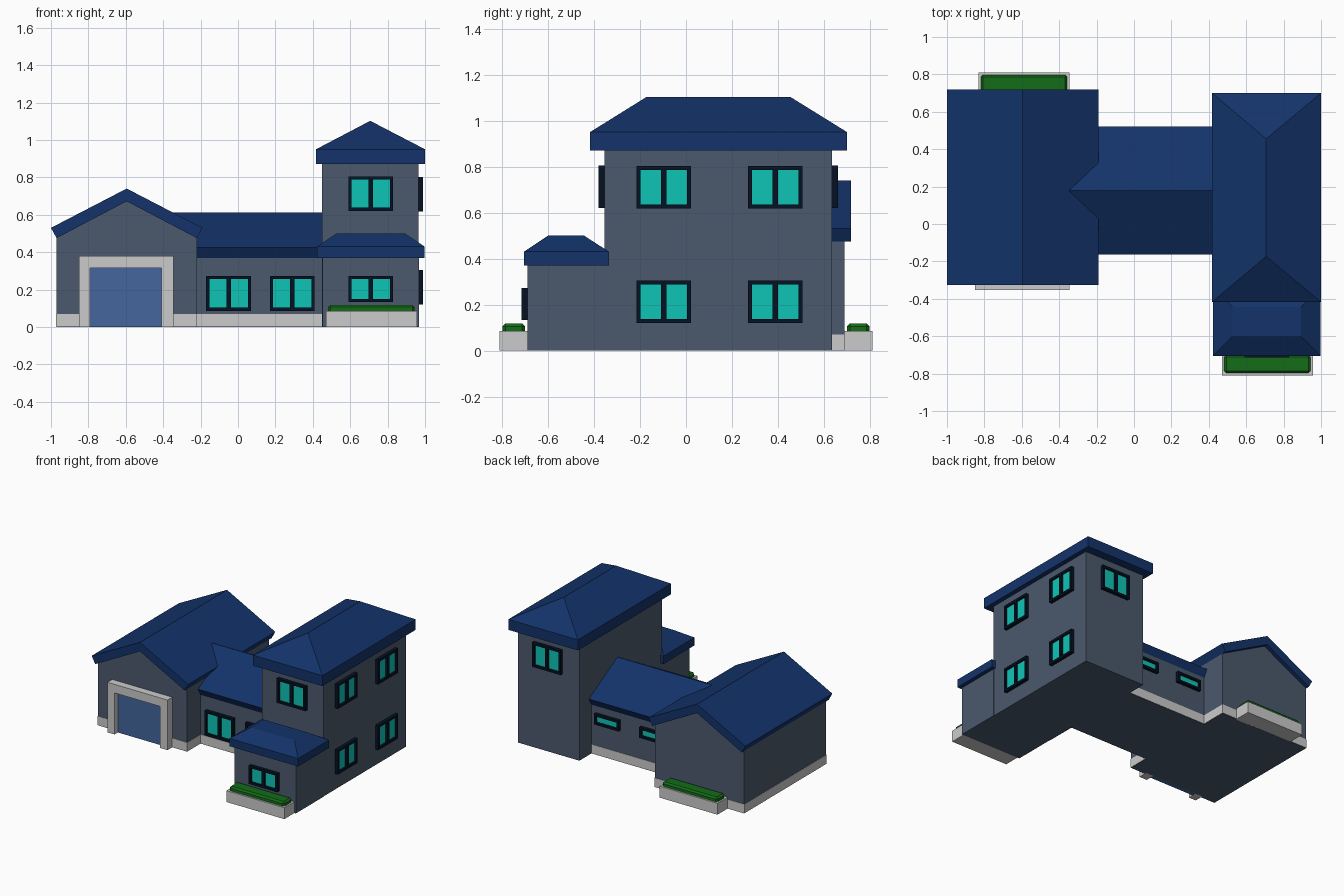
import bpy, bmesh
from mathutils import Vector, Matrix
from math import radians

if "Cube" in bpy.data.objects:
    bpy.data.objects.remove(bpy.data.objects["Cube"])


def material(name, rgb):
    m = bpy.data.materials.new(name)
    # display colour to linear
    m.diffuse_color = [(c / 255) ** 2.2 for c in rgb] + [1]
    m.use_nodes = True
    m.node_tree.nodes["Principled BSDF"].inputs["Base Color"].default_value = m.diffuse_color
    return m


WALL = material("wall_slate", (76, 90, 108))
ROOF = material("roof_blue", (26, 54, 106))
FRAME = material("window_frame_dark", (14, 24, 40))
GLASS = material("glass_teal", (22, 196, 182))
DOOR = material("door_blue", (70, 102, 156))
GREEN = material("hedge_green", (26, 108, 30))
STONE = material("stone_grey", (190, 190, 190))


def finish(name, bm, mat):
    bmesh.ops.recalc_face_normals(bm, faces=bm.faces)
    me = bpy.data.meshes.new(name)
    bm.to_mesh(me)
    bm.free()
    me.materials.append(mat)
    ob = bpy.data.objects.new(name, me)
    bpy.context.collection.objects.link(ob)
    return ob


def add_box(bm, lo, hi):
    lo, hi = Vector(lo), Vector(hi)
    mat = Matrix.Translation((lo + hi) / 2) @ Matrix.Diagonal((hi - lo).to_4d())
    mat[3][3] = 1
    bmesh.ops.create_cube(bm, size=1, matrix=mat)


def boxes(name, mat, *pairs):
    bm = bmesh.new()
    for lo, hi in pairs:
        add_box(bm, lo, hi)
    return finish(name, bm, mat)


def prism(name, mat, profile, start, end, axis):
    """Extrude a (side, z) profile along the x or y axis."""
    bm = bmesh.new()
    at = (lambda s, z, t: (t, s, z)) if axis == 'x' else (lambda s, z, t: (s, t, z))
    face = bm.faces.new([bm.verts.new(at(s, z, start)) for s, z in profile])
    new = bmesh.ops.extrude_face_region(bm, geom=[face])
    moved = [v for v in new['geom'] if isinstance(v, bmesh.types.BMVert)]
    bmesh.ops.translate(bm, verts=moved, vec=Vector(at(0, 0, end - start)))
    return finish(name, bm, mat)


def gable(name, mid, wall_half, roof_half, z_ridge, z_eave, z_under_ridge, z_under,
          wall_span, roof_span, axis):
    """Gabled wing: pentagon walls below a folded roof slab."""
    l, r = mid - wall_half, mid + wall_half
    prism(name + "_walls", WALL, [(l, 0), (r, 0), (r, z_under), (mid, z_under_ridge), (l, z_under)],
          *wall_span, axis)
    prism(name + "_roof", ROOF, [(mid - roof_half, z_eave), (mid, z_ridge), (mid + roof_half, z_eave),
          (r, z_under), (mid, z_under_ridge), (l, z_under)], *roof_span, axis)


def hip_roof(name, x, y, z, top_x, top_y, z_top):
    """Fascia box with a sloped cap, ending in a ridge or a flat top."""
    bm = bmesh.new()
    rings = []
    for (x0, x1), (y0, y1), h in ((x, y, z[0]), (x, y, z[1]), (top_x, top_y, z_top)):
        rings.append([bm.verts.new(p) for p in ((x0, y0, h), (x1, y0, h), (x1, y1, h), (x0, y1, h))])
    for a, b in zip(rings, rings[1:]):
        for i in range(4):
            j = (i + 1) % 4
            bm.faces.new((a[i], a[j], b[j], b[i]))
    bm.faces.new(rings[0])
    bm.faces.new(rings[2])
    bmesh.ops.remove_doubles(bm, verts=bm.verts, dist=1e-5)
    return finish(name, bm, ROOF)


def window(name, centre, w, h, angle, split=True):
    """Framed window built facing -y, then turned about z."""
    t, d, m = 0.017, 0.025, 0.012
    bars = [((-w/2, -d, h/2 - t), (w/2, d, h/2)), ((-w/2, -d, -h/2), (w/2, d, -h/2 + t)),
            ((-w/2, -d, -h/2 + t), (-w/2 + t, d, h/2 - t)), ((w/2 - t, -d, -h/2 + t), (w/2, d, h/2 - t))]
    if split:
        bars.append(((-m, -d, -h/2 + t), (m, d, h/2 - t)))
    pane = ((-w/2 + t, -d * 0.4, -h/2 + t), (w/2 - t, d * 0.4, h/2 - t))
    for ob in (boxes(name + "_frame", FRAME, *bars), boxes(name + "_glass", GLASS, pane)):
        ob.location = centre
        ob.rotation_euler.z = radians(angle)


# Garage wing and connecting wing
gable("garage", -0.595, 0.375, 0.405, 0.74, 0.53, 0.672, 0.475, (-0.295, 0.688), (-0.325, 0.718), 'y')
gable("link", 0.178, 0.312, 0.342, 0.612, 0.424, 0.545, 0.37, (-0.25, 0.46), (-0.345, 0.46), 'x')

# Stone plinths
e = 0.002
boxes("garage_plinth", STONE, ((-0.97 - e, -0.295 - e, e), (-0.22 + e, 0.69, 0.07)))
boxes("link_plinth", STONE, ((-0.25, -0.134 - e, e), (0.452, 0.49 + e, 0.07)))

# Garage door and surround
boxes("garage_door", DOOR, ((-0.79, -0.312, 0), (-0.41, -0.28, 0.315)))
boxes("garage_door_surround", STONE, ((-0.85, -0.352, 0), (-0.79, -0.28, 0.38)),
      ((-0.41, -0.352, 0), (-0.345, -0.28, 0.38)), ((-0.79, -0.352, 0.315), (-0.41, -0.28, 0.38)))

# Tower and front bay
boxes("tower_walls", WALL, ((0.45, -0.355, 0), (0.965, 0.635, 0.88)))
boxes("bay_walls", WALL, ((0.453, -0.69, 0), (0.968, -0.35, 0.38)))
hip_roof("tower_roof", (0.417, 1.0), (-0.417, 0.7), (0.87, 0.95), (0.707, 0.707), (-0.173, 0.455), 1.102)
hip_roof("bay_roof", (0.423, 0.998), (-0.705, -0.335), (0.37, 0.43), (0.527, 0.893), (-0.6, -0.443), 0.5)

# Windows on the tower and bay
for i, y in enumerate((-0.097, 0.388)):
    for floor, z in (("lower", 0.212), ("upper", 0.71)):
        window(f"tower_side_{floor}_window_{i}", (0.965, y, z), 0.236, 0.185, 90)
window("tower_front_window", (0.71, -0.355, 0.713), 0.24, 0.185, 0)
window("tower_back_window", (0.71, 0.635, 0.713), 0.24, 0.185, 180)
window("bay_window", (0.71, -0.69, 0.203), 0.24, 0.14, 0)

# Windows on the connecting wing
for i, (xf, xb) in enumerate(((-0.05, -0.07), (0.29, 0.31))):
    window(f"link_front_window_{i}", (xf, -0.134, 0.18), 0.24, 0.187, 0)
    window(f"link_back_window_{i}", (xb, 0.49, 0.28), 0.205, 0.08, 180, split=False)

# Planters with bevelled hedges
for side, x, y in (("front", 0.713, -0.745), ("back", -0.588, 0.745)):
    s = 1 if y > 0 else -1
    y0, y1 = sorted((s * 0.68, s * 0.81))
    boxes(side + "_planter", STONE, ((x - 0.243, y0, 0), (x + 0.243, y1, 0.086)))
    g0, g1 = sorted((s * 0.7, s * 0.797))
    hedge = boxes(side + "_hedge", GREEN, ((x - 0.231, g0, 0.06), (x + 0.231, g1, 0.118)))
    bevel = hedge.modifiers.new("bevel", 'BEVEL')
    bevel.width = 0.012
    bevel.segments = 1
